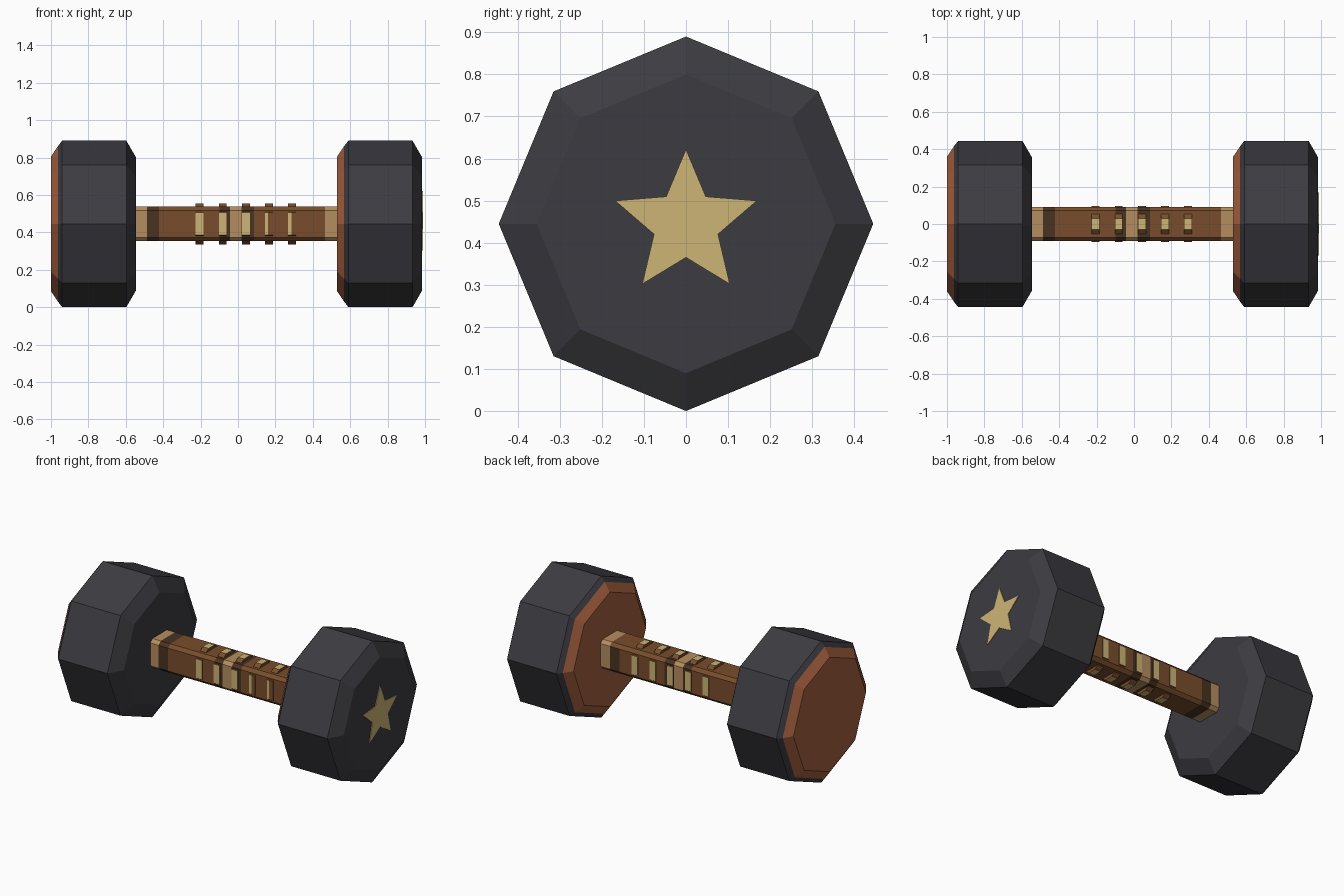
import bpy, math

cube = bpy.data.objects.get("Cube")
if cube:
    bpy.data.objects.remove(cube, do_unlink=True)

CZ = 0.445  # height of the bar axis


def material(name, rgb):
    m = bpy.data.materials.new(name)
    m.use_nodes = True
    m.diffuse_color = (*rgb, 1)
    m.node_tree.nodes["Principled BSDF"].inputs["Base Color"].default_value = (*rgb, 1)
    return m


charcoal = material("charcoal", (0.045, 0.045, 0.053))
rust = material("rust brown", (0.37, 0.114, 0.048))
brown = material("wood brown", (0.19, 0.075, 0.025))
dark = material("dark brown", (0.065, 0.032, 0.015))
tan = material("tan", (0.46, 0.27, 0.115))
gold = material("gold", (0.61, 0.46, 0.18))


def loft(name, stations, mats, rule):
    """Join (x, outline) stations along x; rule(segment, side) gives the material.
    Segment -1 is the first cap and -2 the last cap."""
    n = len(stations[0][1])
    verts = [(x, y, z + CZ) for x, ring in stations for y, z in ring]
    faces, slots = [list(range(n))[::-1]], [rule(-1, 0)]
    for s in range(len(stations) - 1):
        for i in range(n):
            j = (i + 1) % n
            a, b = s * n, (s + 1) * n
            faces.append([a + i, a + j, b + j, b + i])
            slots.append(rule(s, i))
    faces.append([len(verts) - n + i for i in range(n)])
    slots.append(rule(-2, 0))
    mesh = bpy.data.meshes.new(name)
    mesh.from_pydata(verts, [], faces)
    for m in mats:
        mesh.materials.append(m)
    for poly, slot in zip(mesh.polygons, slots):
        poly.material_index = slot
    mesh.update()
    obj = bpy.data.objects.new(name, mesh)
    bpy.context.collection.objects.link(obj)
    return obj


def polygon(radii, count):
    """Outline starting at the top, with radii repeated in turn."""
    return [(-math.sin(math.tau * i / count) * radii[i % len(radii)],
             math.cos(math.tau * i / count) * radii[i % len(radii)])
            for i in range(count)]


def chamfered(flat_y, half_y, flat_z, half_z):
    """Eight-sided outline; sides run top, chamfer, front, chamfer, bottom, ..., back."""
    return [(flat_y, half_z), (-flat_y, half_z), (-half_y, flat_z), (-half_y, -flat_z),
            (-flat_y, -half_z), (flat_y, -half_z), (half_y, -flat_z), (half_y, flat_z)]


FRONT, BACK = 2, 6

# Octagonal weights, each with a rust cap on its right-hand end
head_profile = [(0, 0.36), (0.037, 0.415), (0.06, 0.445), (0.403, 0.445), (0.455, 0.355)]
for name, start in (("right_weight", -1.0), ("left_weight", 0.53)):
    loft(name, [(start + dx, polygon([r], 8)) for dx, r in head_profile],
         [charcoal, rust], lambda s, i: 1 if s in (-1, 0) else 0)

# Handle with painted bands
cuts = [-0.545, -0.487, -0.422, -0.1, -0.043, 0.02, 0.085, 0.4, 0.465, 0.53]
bands = [1, 2, 0, 2, 1, 2, 0, 0, 1]
bar = chamfered(0.072, 0.092, 0.072, 0.092)


def band_slot(s, side):
    if s == 7 and side == BACK:
        return 2
    return bands[s] if s >= 0 else 1


loft("handle", [(x, bar) for x in cuts], [brown, tan, dark], band_slot)

# Grip studs: collars that break through the four flat sides of the handle
collar = chamfered(0.03, 0.097, 0.06, 0.11)
for k in range(5):
    x = -0.205 + 0.1235 * k

    def stud_slot(s, side, k=k):
        if s < 0 or side % 2:
            return 0
        return 0 if (k > 2 and s == 1 and side == FRONT) else 1

    loft(f"grip_stud_{k + 1}", [(x + d, collar) for d in (-0.021, -0.004, 0.021)],
         [brown, gold], stud_slot)

# Star plate on the outer end of the left weight
star = polygon([0.177, 0.08], 10)
loft("star_plate", [(0.98, star), (0.989, star)], [gold], lambda s, i: 0)
